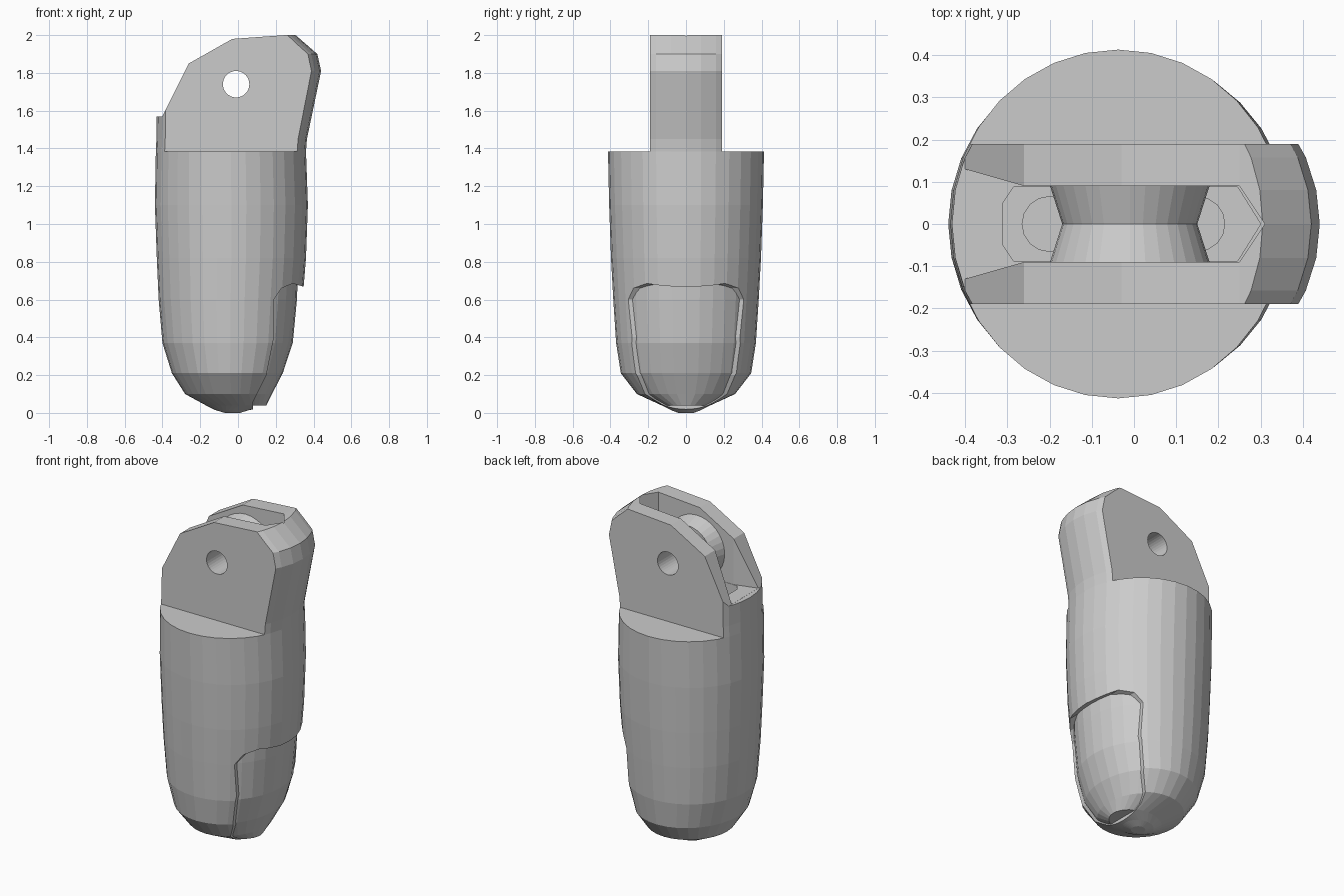
import bpy, bmesh, math
from mathutils import Matrix

if "Cube" in bpy.data.objects:
    bpy.data.objects.remove(bpy.data.objects["Cube"])

SIDES = 32


def make_object(name, bm):
    bmesh.ops.recalc_face_normals(bm, faces=bm.faces[:])
    mesh = bpy.data.meshes.new(name)
    bm.to_mesh(mesh)
    bm.free()
    ob = bpy.data.objects.new(name, mesh)
    bpy.context.collection.objects.link(ob)
    return ob


def loft(name, rings, sides=SIDES, matrix=None):
    """Stack of ellipses: each ring is (z, left x, right x, half width in y)."""
    bm = bmesh.new()
    loops = []
    for z, xl, xr, hy in rings:
        c, r = (xl + xr) / 2, (xr - xl) / 2
        loops.append([bm.verts.new((c + r * math.cos(a), hy * math.sin(a), z))
                      for a in (2 * math.pi * i / sides for i in range(sides))])
    for lo, hi in zip(loops, loops[1:]):
        for i in range(sides):
            j = (i + 1) % sides
            bm.faces.new((lo[i], lo[j], hi[j], hi[i]))
    bm.faces.new(loops[0])
    bm.faces.new(loops[-1])
    if matrix:
        bm.transform(matrix)
    return make_object(name, bm)


def prism(name, points, lo, hi, plane):
    """Extrude a 2D outline: plane 'xz' runs along y, plane 'xy' along z."""
    bm = bmesh.new()

    def place(p, t):
        return (p[0], t, p[1]) if plane == 'xz' else (p[0], p[1], t)
    a = [bm.verts.new(place(p, lo)) for p in points]
    b = [bm.verts.new(place(p, hi)) for p in points]
    n = len(points)
    for i in range(n):
        j = (i + 1) % n
        bm.faces.new((a[i], a[j], b[j], b[i]))
    bm.faces.new(a)
    bm.faces.new(b)
    return make_object(name, bm)


def combine(target, other, operation):
    mod = target.modifiers.new(operation.lower(), 'BOOLEAN')
    mod.operation, mod.object, mod.solver = operation, other, 'EXACT'
    bpy.context.view_layer.objects.active = target
    bpy.ops.object.modifier_apply(modifier=mod.name)
    bpy.data.objects.remove(other, do_unlink=True)


# Finger shell, from tip to knuckle
lower = [(0.04, -0.17, 0.15, 0.13), (0.10, -0.28, 0.18, 0.26),
         (0.21, -0.35, 0.237, 0.345), (0.37, -0.40, 0.29, 0.37),
         (0.60, -0.42, 0.312, 0.385)]
rings = [(0.0, -0.07, 0.01, 0.04), (0.015, -0.12, 0.06, 0.08)]
rings += [(z, xl, xr + 0.03, hy) for z, xl, xr, hy in lower]
rings += [(0.82, -0.43, 0.36, 0.397), (1.10, -0.44, 0.37, 0.407),
          (1.385, -0.435, 0.36, 0.413), (1.45, -0.432, 0.365, 0.413),
          (1.81, -0.43, 0.44, 0.413), (1.90, -0.43, 0.42, 0.413),
          (2.0, -0.43, 0.305, 0.413)]
finger = loft("fingertip", rings)

# Recessed nail: cut away the skin, then put back a slightly smaller core
nail_cut = prism("nail_cut", [(0.08, -0.1), (0.08, 0.06), (0.15, 0.2), (0.19, 0.4),
                              (0.19, 0.6), (0.23, 0.66), (0.29, 0.685), (0.34, 0.67),
                              (0.6, 0.67), (0.6, -0.1)], -0.6, 0.6, 'xz')
combine(finger, nail_cut, 'DIFFERENCE')
core = [(z, xl + 0.05, xr, hy - 0.012) for z, xl, xr, hy in lower]
core.append((0.75, -0.36, 0.318, 0.375))
combine(finger, loft("nail", core), 'UNION')

# Shoulders on both sides of the hinge tongue
for s in (-1, 1):
    shoulder = prism("shoulder_cut", [(-0.7, s * 0.19), (0.7, s * 0.19),
                                      (0.7, s * 0.6), (-0.7, s * 0.6)], 1.385, 2.3, 'xy')
    combine(finger, shoulder, 'DIFFERENCE')

# Sloped front of the tongue
slope = prism("slope_cut", [(-0.40, 1.57), (-0.26, 1.85), (-0.03, 1.98), (0.25, 2.0),
                            (0.25, 2.3), (-0.7, 2.3), (-0.7, 1.57)], -0.5, 0.5, 'xz')
combine(finger, slope, 'DIFFERENCE')

# Central slot: flared opening, deeper pocket and two cord tunnels
opening = prism("slot_cut", [(-0.7, -0.215), (-0.26, -0.09), (0.25, -0.09), (0.31, 0),
                             (0.25, 0.09), (-0.26, 0.09), (-0.7, 0.215)],
                1.5705, 2.3, 'xy')
combine(finger, opening, 'DIFFERENCE')
pocket = prism("pocket_cut", [(-0.31, -0.05), (-0.285, -0.088), (0.245, -0.088), (0.3, 0),
                              (0.245, 0.088), (-0.285, 0.088), (-0.31, 0.05)],
               1.47, 1.65, 'xy')
combine(finger, pocket, 'DIFFERENCE')
for x in (-0.2, 0.15):
    combine(finger, loft("tunnel_cut", [(0.95, x - 0.065, x + 0.065, 0.065),
                                        (1.55, x - 0.065, x + 0.065, 0.065)], 16),
            'DIFFERENCE')

# Waisted pulley across the slot, with a pin hole right through
across = Matrix.Translation((-0.01, 0, 1.74)) @ Matrix.Rotation(math.pi / 2, 4, 'X')
pulley = [(-0.1, -0.192, 0.192, 0.192), (0, -0.16, 0.16, 0.16), (0.1, -0.192, 0.192, 0.192)]
combine(finger, loft("pulley", pulley, 32, across), 'UNION')
pin = [(-0.5, -0.07, 0.07, 0.07), (0.5, -0.07, 0.07, 0.07)]
combine(finger, loft("pin_hole", pin, 32, across), 'DIFFERENCE')
